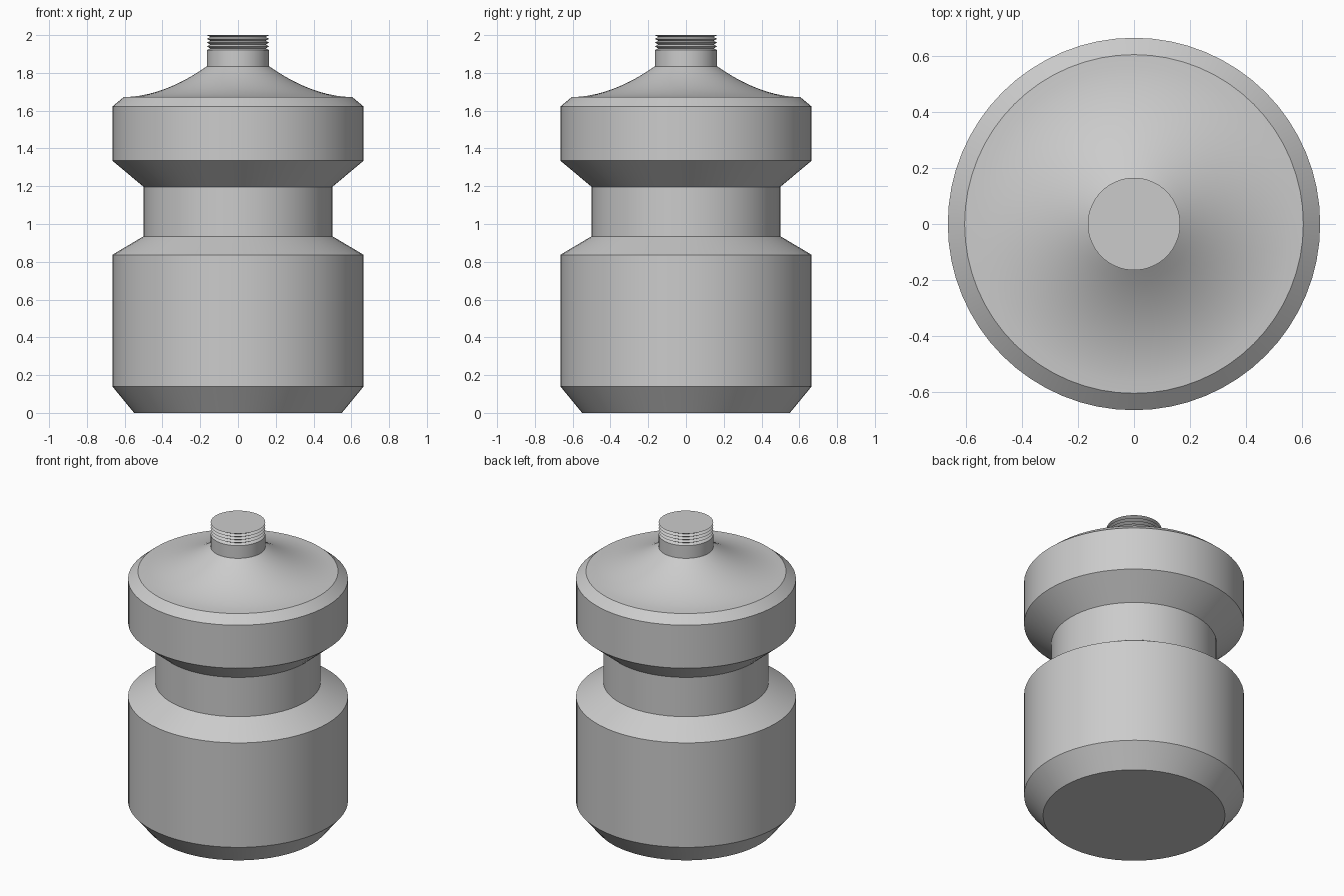
import bpy, bmesh, math

cube = bpy.data.objects.get("Cube")
if cube:
    bpy.data.objects.remove(cube, do_unlink=True)

SEGMENTS = 64


def make_material(name, color):
    mat = bpy.data.materials.new(name)
    mat.use_nodes = True
    mat.diffuse_color = color
    mat.node_tree.nodes["Principled BSDF"].inputs["Base Color"].default_value = color
    return mat


def lathe(name, profile, mat):
    """Revolve (radius, height) points about z and close both ends."""
    bm = bmesh.new()
    rings = []
    for r, z in profile:
        rings.append([bm.verts.new((r * math.cos(a), r * math.sin(a), z))
                      for a in (math.tau * i / SEGMENTS for i in range(SEGMENTS))])
    for low, high in zip(rings, rings[1:]):
        for i in range(SEGMENTS):
            j = (i + 1) % SEGMENTS
            bm.faces.new((low[i], low[j], high[j], high[i]))
    bm.faces.new(rings[0][::-1])
    bm.faces.new(rings[-1])
    mesh = bpy.data.meshes.new(name)
    bm.to_mesh(mesh)
    bm.free()
    mesh.materials.append(mat)
    obj = bpy.data.objects.new(name, mesh)
    bpy.context.collection.objects.link(obj)
    bpy.ops.object.select_all(action='DESELECT')
    obj.select_set(True)
    bpy.context.view_layer.objects.active = obj
    bpy.ops.object.shade_smooth_by_angle(angle=math.radians(25))
    return obj


grey = make_material("plain grey", (0.6, 0.6, 0.6, 1))

# Lower body, grip waist and upper body
profile = [(0.55, 0), (0.665, 0.14), (0.665, 0.837), (0.5, 0.935),
           (0.5, 1.197), (0.665, 1.335), (0.665, 1.622), (0.605, 1.672)]

# Concave shoulder sweeping up to the neck
rim_r, rim_z, neck_r, neck_z = 0.605, 1.672, 0.165, 1.835
STEPS = 10
for i in range(1, STEPS + 1):
    t = i / STEPS
    profile.append((rim_r + (neck_r - rim_r) * t,
                    rim_z + (neck_z - rim_z) * t ** 1.9))

# Plain neck, then V-shaped thread grooves up to the flat top
profile.append((neck_r, 1.92))
GROOVES = 4
pitch = (2 - 1.92) / GROOVES
for i in range(GROOVES):
    z = 1.92 + i * pitch
    profile += [(0.147, z + pitch / 2), (neck_r, z + pitch)]

lathe("bottle", profile, grey)
